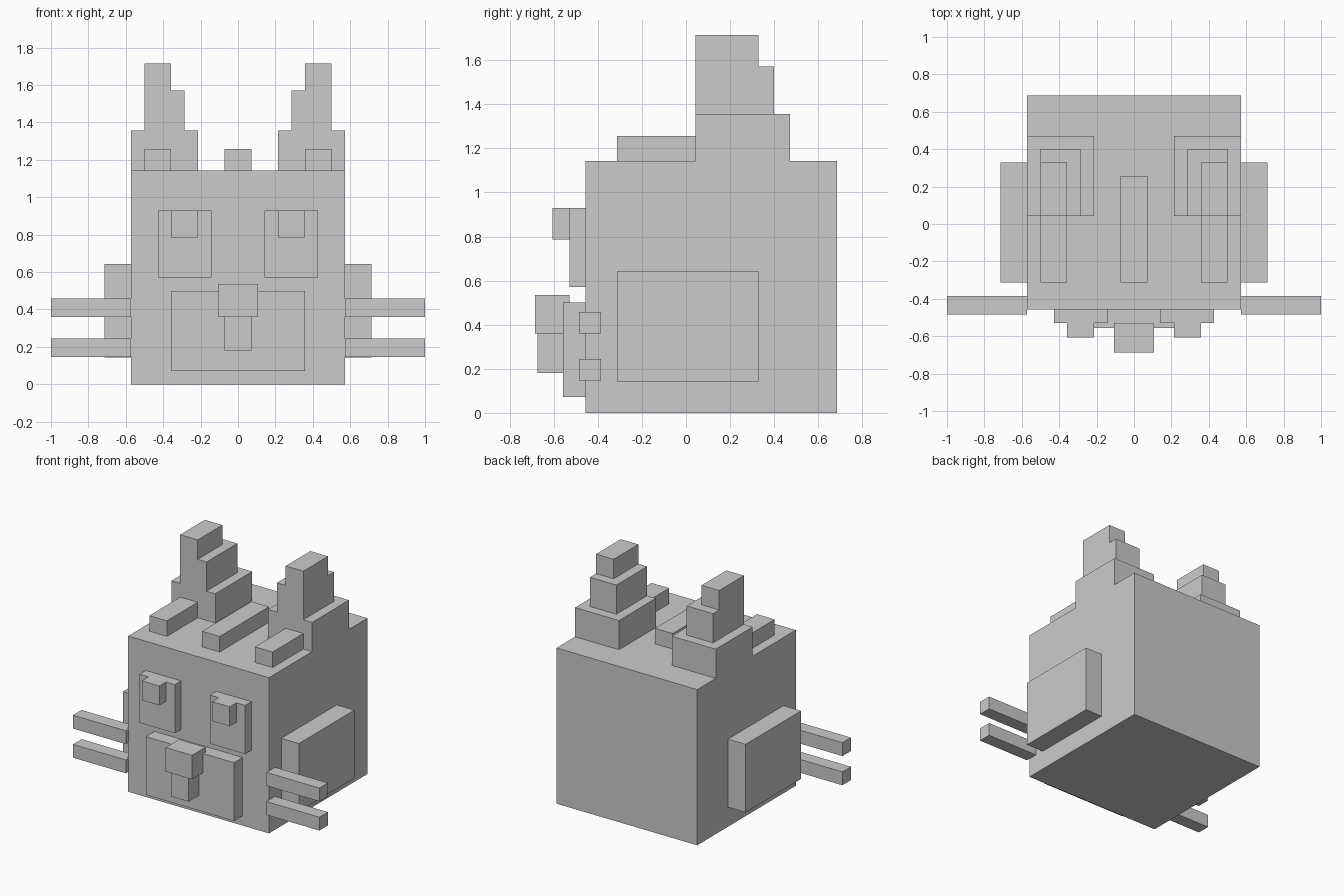
import bpy

if "Cube" in bpy.data.objects:
    bpy.data.objects.remove(bpy.data.objects["Cube"])

U = 1 / 14  # model grid step


def box(name, x, y, z):
    """Axis-aligned box from (min, max) ranges."""
    bpy.ops.mesh.primitive_cube_add(size=1)
    ob = bpy.context.object
    ob.name = name
    ob.location = [(a + b) / 2 for a, b in (x, y, z)]
    ob.scale = [b - a for a, b in (x, y, z)]
    return ob


def pair(name, x, y, z):
    """Box on the right plus its mirror on the left."""
    box(name + "_right", x, y, z)
    box(name + "_left", (-x[1], -x[0]), y, z)


FACE = -0.457   # front plane of the head
EAR = 0.043     # front plane of the ears

# Head block
box("head", (-8 * U, 8 * U), (FACE, 0.686), (0, 16 * U))

# Muzzle, nose and mouth
box("muzzle", (-5 * U, 5 * U), (-0.557, FACE), (U, 7 * U))
box("nose", (-0.107, 0.107), (-0.686, -0.529), (0.36, 0.536))
box("mouth", (-U, U), (-0.674, -0.557), (0.182, 0.36))

# Eyes and pupils
pair("eye", (2 * U, 6 * U), (-0.529, FACE), (8 * U, 13 * U))
pair("pupil", (3 * U, 5 * U), (-0.606, -0.529), (11 * U, 13 * U))

# Cheek pads and whiskers
pair("cheek", (8 * U, 10 * U), (-0.314, 0.329), (2 * U, 9 * U))
for i, z in enumerate((0.146, 0.36)):
    pair(f"whisker_{i + 1}", (0.571, 1.0), (-0.485, -0.386), (z, z + 0.098))

# Forehead stripes
box("stripe_middle", (-U, U), (-0.314, 0.257), (16 * U, 1.257))
pair("stripe", (5 * U, 7 * U), (-0.314, EAR), (16 * U, 1.257))

# Stepped ears: x range, back plane and z range of each tier, in grid steps
for name, x0, x1, back, z0, z1 in (
        ("ear_base", 3, 8, 0.471, 16, 19),
        ("ear_middle", 4, 7, 0.4, 19, 22),
        ("ear_tip", 5, 7, 0.329, 22, 24)):
    pair(name, (x0 * U, x1 * U), (EAR, back), (z0 * U, z1 * U))
